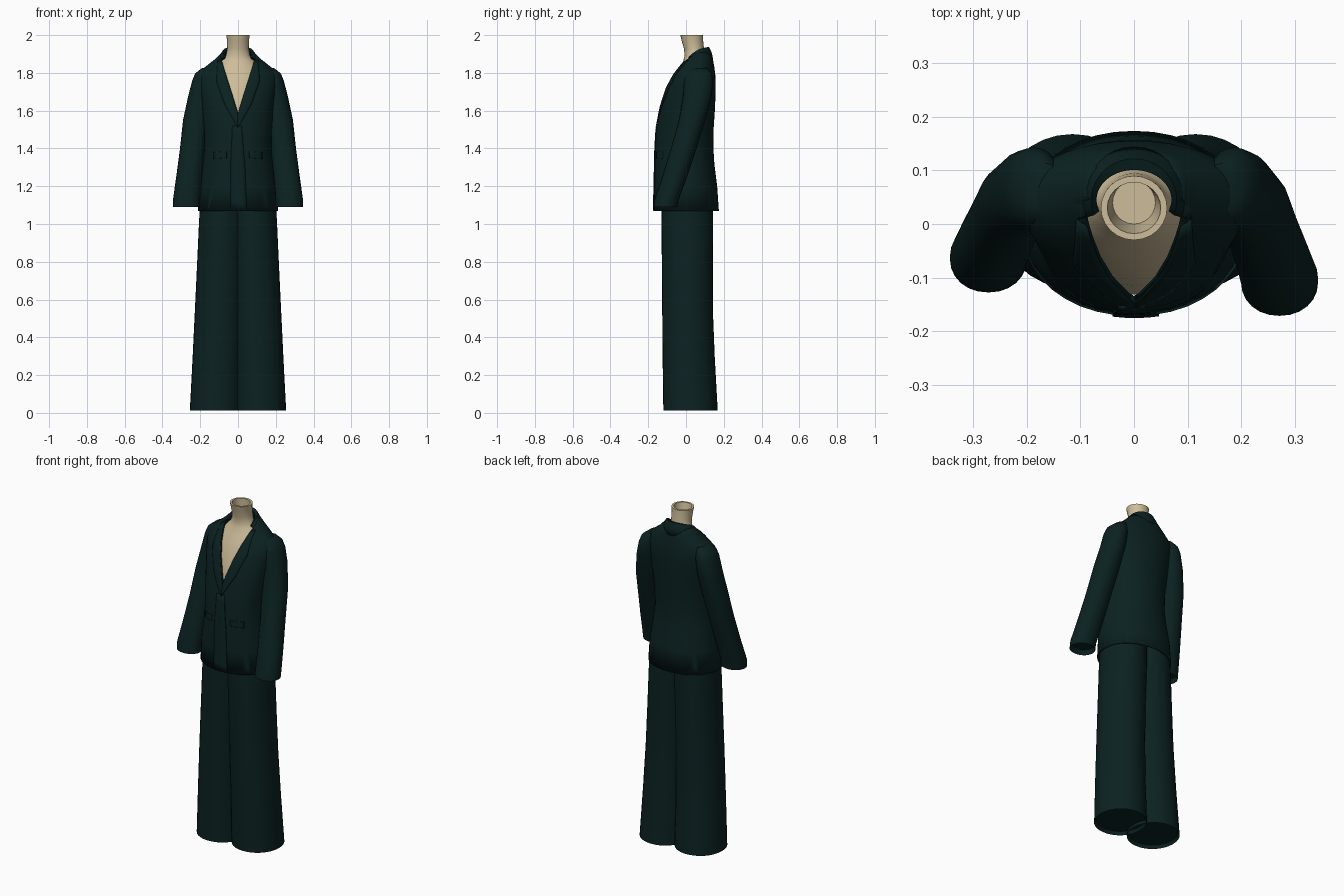
import bpy, bmesh, math
from mathutils import Vector

cube = bpy.data.objects.get("Cube")
if cube:
    bpy.data.objects.remove(cube)


def material(name, rgb):
    m = bpy.data.materials.new(name)
    m.use_nodes = True
    m.diffuse_color = (*rgb, 1)
    b = m.node_tree.nodes["Principled BSDF"]
    b.inputs["Base Color"].default_value = (*rgb, 1)
    b.inputs["Roughness"].default_value = 0.9
    return m


CLOTH = material("dark green cloth", (0.0035, 0.0155, 0.0155))
SKIN = material("mannequin beige", (0.61, 0.505, 0.32))


def finish(name, bm, mat, thickness=0.0):
    bmesh.ops.recalc_face_normals(bm, faces=bm.faces)
    me = bpy.data.meshes.new(name)
    bm.to_mesh(me)
    bm.free()
    me.materials.append(mat)
    ob = bpy.data.objects.new(name, me)
    bpy.context.collection.objects.link(ob)
    if thickness:
        mod = ob.modifiers.new("thickness", 'SOLIDIFY')
        mod.thickness = thickness
        mod.offset = -1
    bpy.ops.object.select_all(action='DESELECT')
    bpy.context.view_layer.objects.active = ob
    ob.select_set(True)
    bpy.ops.object.shade_smooth_by_angle(angle=math.radians(45))
    return ob


def loft(rows, power=2.0, sides=32, caps=(False, False)):
    """Rows are (centre x, centre y, z, radius x, radius y)."""
    bm = bmesh.new()
    rings = []
    for cx, cy, z, rx, ry in rows:
        ring = []
        for i in range(sides):
            a = math.tau * i / sides
            c, s = math.cos(a), math.sin(a)
            ring.append(bm.verts.new((
                cx + rx * math.copysign(abs(c) ** (2 / power), c),
                cy + ry * math.copysign(abs(s) ** (2 / power), s), z)))
        rings.append(ring)
    for lo, hi in zip(rings, rings[1:]):
        for i in range(sides):
            j = (i + 1) % sides
            bm.faces.new((lo[i], lo[j], hi[j], hi[i]))
    for ring, wanted in zip((rings[0], rings[-1]), caps):
        if wanted:
            bm.faces.new(ring)
    return bm


def grid(points):
    bm = bmesh.new()
    vs = [[bm.verts.new(p) for p in row] for row in points]
    for a, b in zip(vs, vs[1:]):
        for i in range(len(a) - 1):
            bm.faces.new((a[i], a[i + 1], b[i + 1], b[i]))
    return bm


# Jacket body: z, half width, front y, back y
TORSO = [
    (1.07, .212, -.172, .174), (1.2, .205, -.168, .165), (1.32, .187, -.166, .15),
    (1.4, .178, -.164, .145), (1.5, .18, -.158, .146), (1.62, .19, -.135, .154),
    (1.72, .203, -.105, .157), (1.79, .21, -.07, .155), (1.83, .176, -.043, .15),
    (1.87, .125, -.018, .143), (1.91, .085, .005, .13)]
POWER = 2.1
V_BOTTOM, V_TOP, V_HALF = 1.59, 1.87, .088


def torso_row(z):
    for a, b in zip(TORSO, TORSO[1:]):
        if z <= b[0]:
            t = (z - a[0]) / (b[0] - a[0])
            return [p + (q - p) * t for p, q in zip(a, b)]
    return TORSO[-1]


def front_y(x, z):
    _, rx, f, b = torso_row(z)
    k = max(0, 1 - (abs(x) / rx) ** POWER) ** (1 / POWER)
    return (f + b) / 2 - (b - f) / 2 * k


bm = loft([(0, (f + b) / 2, z, rx, (b - f) / 2) for z, rx, f, b in TORSO], POWER, 40)
# Cut the V neck
slope = V_HALF / (V_TOP - V_BOTTOM)
for side in (-1, 1):
    bmesh.ops.bisect_plane(bm, geom=bm.verts[:] + bm.edges[:] + bm.faces[:],
                           plane_co=(0, 0, V_BOTTOM), plane_no=(side, 0, -slope))
gone = []
for f in bm.faces:
    c = f.calc_center_median()
    if c.y < .04 and abs(c.x) < slope * (c.z - V_BOTTOM):
        gone.append(f)
bmesh.ops.delete(bm, geom=gone, context='FACES')
finish("jacket_body", bm, CLOTH, .006)


def sample(line, t):
    t *= len(line) - 1
    i = min(int(t), len(line) - 2)
    return Vector(line[i]).lerp(Vector(line[i + 1]), t - i)


def plate(name, left, right, lift):
    """Cloth panel lying on the jacket front between two (x, z) edges."""
    rows = []
    for i in range(13):
        a, b = sample(left, i / 12), sample(right, i / 12)
        pts = [a.lerp(b, j / 4) for j in range(5)]
        rows.append([(p.x, front_y(p.x, p.y) - lift, p.y) for p in pts])
    return finish(name, grid(rows), CLOTH, .004)


# Lapels, pocket flaps and the overlapping front edge
for side, tag in ((1, "left"), (-1, "right")):
    inner = [(0, 1.575), (side * .03, 1.675), (side * .06, 1.77), (side * .088, 1.865)]
    outer = [(0, 1.51), (side * .07, 1.63), (side * .115, 1.755), (side * .108, 1.865)]
    plate(tag + "_lapel", inner, outer, .005)
    plate(tag + "_pocket_flap", [(side * .06, 1.385), (side * .06, 1.35)],
          [(side * .13, 1.38), (side * .13, 1.345)], .002)
plate("front_overlap", [(-.03, 1.52), (-.04, 1.3), (-.04, 1.085)],
      [(.02, 1.52), (.038, 1.3), (.047, 1.07)], .004)

# Turned-down collar wrapping the back of the neck
rows = []
for i in range(25):
    t = -1.95 + 3.9 * i / 24
    s, c, d = math.sin(t), math.cos(t), abs(t / 1.95) ** 3
    rows.append([(r * s, .045 + q * c, z - drop * d) for r, q, z, drop in (
        (.078, .058, 1.885, .03), (.07, .056, 1.93, .05),
        (.08, .077, 1.937, .05), (.1, .092, 1.905, .03), (.122, .099, 1.868, .01))])
finish("collar", grid(rows), CLOTH, .004)

# Sleeves, hanging slightly forward with a different swing on each arm
SLEEVE = [
    (.272, -.062, 1.115, .062, .054), (.272, -.068, 1.09, .072, .063),
    (.272, -.064, 1.13, .072, .064), (.258, -.03, 1.25, .069, .066),
    (.24, .008, 1.4, .067, .068), (.222, .042, 1.55, .069, .07),
    (.2, .062, 1.68, .063, .076), (.187, .066, 1.76, .055, .077),
    (.18, .067, 1.797, .047, .068), (.163, .068, 1.825, .028, .045)]
for side, tag, swing in ((1, "left", -.04), (-1, "right", .003)):
    rows = [(side * cx, cy + swing * max(0, (1.7 - z) / .6), z, rx, ry)
            for cx, cy, z, rx, ry in SLEEVE]
    finish(tag + "_sleeve", loft(rows, 2.1, 24, (True, True)), CLOTH)

# Wide trouser legs overlapping along the middle
LEG = [
    (.115, .024, .03, .13, .132), (.115, .024, .012, .14, .144),
    (.108, .014, .3, .132, .138), (.1, .008, .55, .128, .134),
    (.092, .007, .8, .124, .135), (.084, .007, 1.0, .123, .137),
    (.08, .007, 1.16, .118, .135)]
for side, tag in ((1, "left"), (-1, "right")):
    rows = [(side * cx, *rest) for cx, *rest in LEG]
    finish(tag + "_trouser_leg", loft(rows, 2.05, 32, (True, True)), CLOTH)

# Mannequin chest and open neck
CHEST = [
    (0, 0, 1.5, .13, .132), (0, .005, 1.62, .14, .12), (0, .022, 1.72, .145, .108),
    (0, .035, 1.79, .14, .09), (0, .042, 1.83, .115, .074), (0, .046, 1.865, .085, .06),
    (0, .045, 1.89, .064, .052), (0, .042, 1.93, .057, .053), (0, .034, 1.97, .058, .057),
    (0, .03, 2.0, .062, .06), (0, .03, 2.0, .05, .048), (0, .036, 1.95, .044, .043),
    (0, .04, 1.91, .04, .04)]
finish("chest_and_neck", loft(CHEST, 2.0, 24, (True, True)), SKIN)
